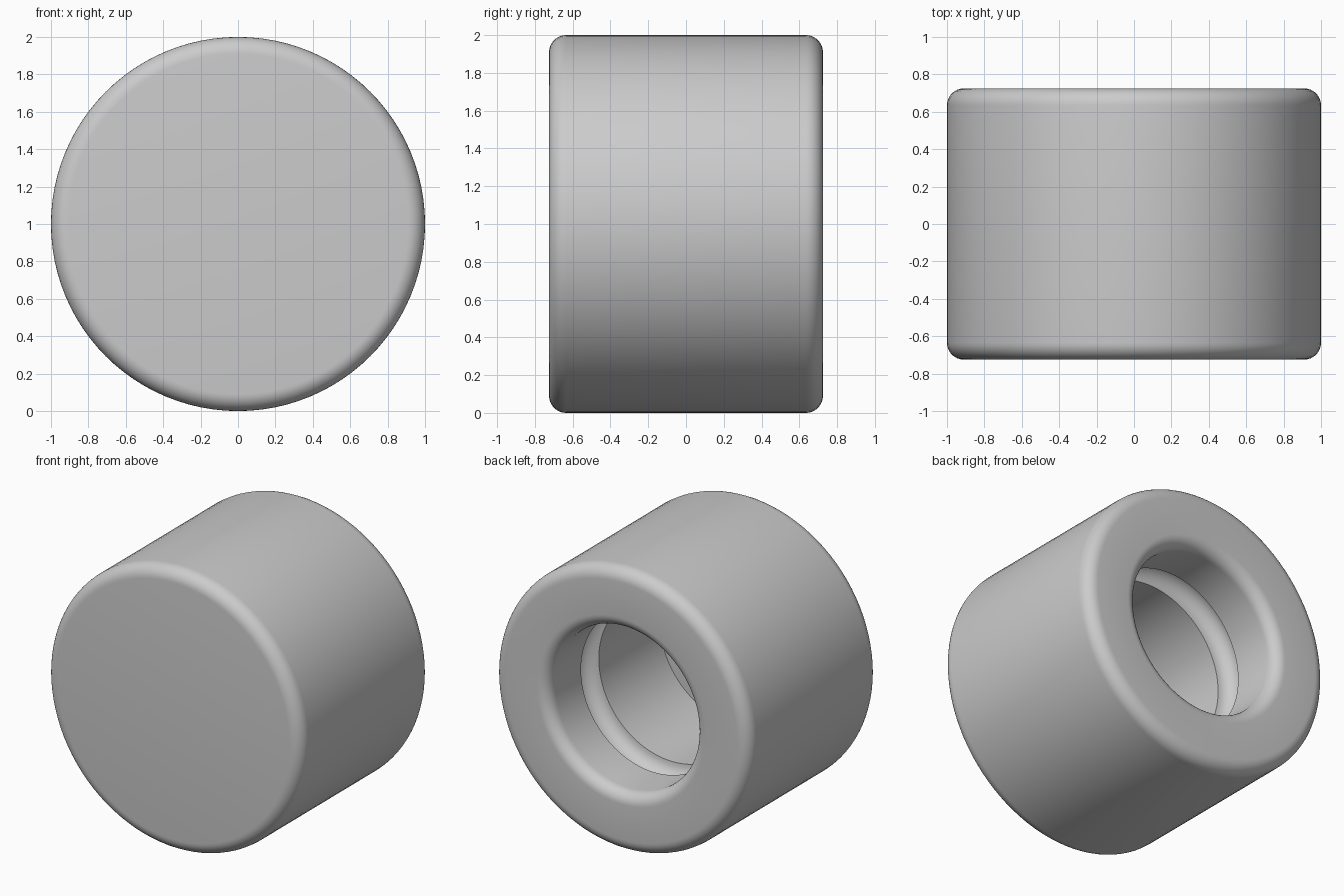
import bpy, bmesh, math
from mathutils import Matrix, Vector

cube = bpy.data.objects.get("Cube")
if cube:
    bpy.data.objects.remove(cube, do_unlink=True)

HALF, RADIUS, ROUND = 0.725, 1.0, 0.09    # body
BORE, LIP, FLOOR = 0.575, 0.085, -0.53    # blind hole
GROOVE_Y, GROOVE_R = 0.255, 0.1           # ring groove inside the hole
SEGMENTS = 96


def arc(r, y, size, start, end, steps=8):
    """Arc in the (radius, y) half plane, angles in degrees."""
    angles = [math.radians(start + (end - start) * i / steps) for i in range(steps + 1)]
    return [(r + size * math.cos(a), y + size * math.sin(a)) for a in angles]


def material(name, value):
    mat = bpy.data.materials.new(name)
    mat.use_nodes = True
    colour = (value, value, value, 1)
    mat.diffuse_color = colour
    mat.node_tree.nodes["Principled BSDF"].inputs["Base Color"].default_value = colour
    return mat


# Profile from the front centre, round the outside, into the hole to its floor
profile = [(0, -HALF)]
profile += arc(RADIUS - ROUND, -HALF + ROUND, ROUND, -90, 0)
profile += arc(RADIUS - ROUND, HALF - ROUND, ROUND, 0, 90)
profile += arc(BORE + LIP, HALF - LIP, LIP, 90, 180)
profile += arc(BORE, GROOVE_Y, GROOVE_R, 90, -90, 14)
profile += [(BORE, FLOOR), (0, FLOOR)]

# Spin the profile round the y axis
bm = bmesh.new()
verts = [bm.verts.new((r, y, 0)) for r, y in profile]
edges = [bm.edges.new(pair) for pair in zip(verts, verts[1:])]
bmesh.ops.spin(bm, geom=verts + edges, cent=(0, 0, 0), axis=(0, 1, 0),
               angle=math.tau, steps=SEGMENTS, use_duplicate=False)
bmesh.ops.remove_doubles(bm, verts=bm.verts, dist=0.0005)
bmesh.ops.recalc_face_normals(bm, faces=bm.faces)
bmesh.ops.transform(bm, matrix=Matrix.Translation(Vector((0, 0, RADIUS))), verts=bm.verts)

mesh = bpy.data.meshes.new("cap_body")
bm.to_mesh(mesh)
bm.free()
mesh.materials.append(material("plain_grey", 0.6))
body = bpy.data.objects.new("cap_body", mesh)
bpy.context.collection.objects.link(body)

bpy.context.view_layer.objects.active = body
body.select_set(True)
bpy.ops.object.shade_smooth_by_angle(angle=math.radians(35))
